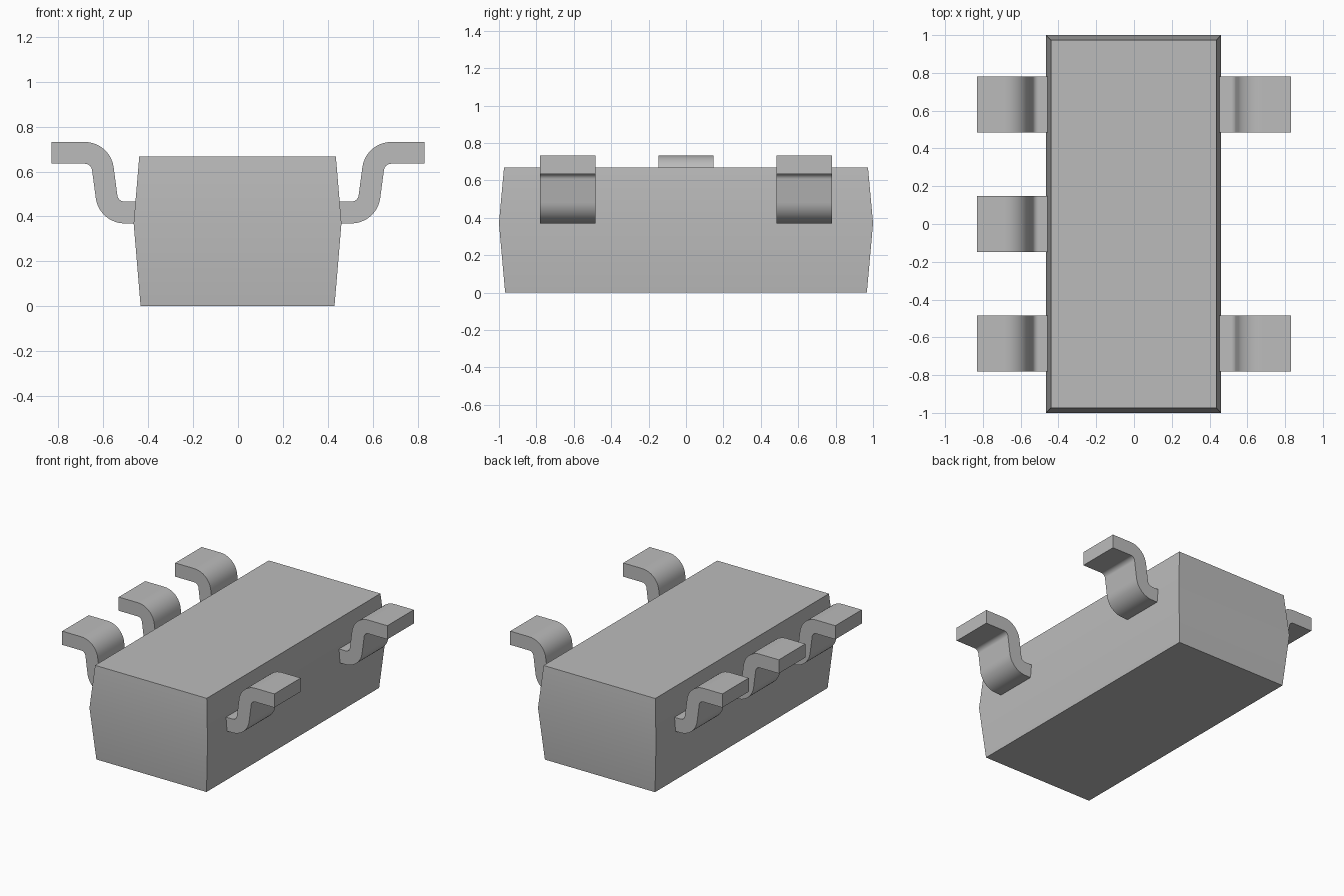
import bpy, bmesh, math
from mathutils import Vector

cube = bpy.data.objects.get("Cube")
if cube:
    bpy.data.objects.remove(cube, do_unlink=True)

# Plain grey for the whole package
grey = bpy.data.materials.new("plain grey")
grey.use_nodes = True
colour = (0.5, 0.5, 0.5, 1)
grey.diffuse_color = colour
grey.node_tree.nodes["Principled BSDF"].inputs["Base Color"].default_value = colour


def finish(name, bm):
    """Turn a bmesh into a smooth-shaded object with sharp corners."""
    bmesh.ops.recalc_face_normals(bm, faces=bm.faces[:])
    mesh = bpy.data.meshes.new(name)
    bm.to_mesh(mesh)
    bm.free()
    mesh.materials.append(grey)
    obj = bpy.data.objects.new(name, mesh)
    bpy.context.collection.objects.link(obj)
    bpy.ops.object.select_all(action='DESELECT')
    obj.select_set(True)
    bpy.context.view_layer.objects.active = obj
    bpy.ops.object.shade_smooth_by_angle(angle=math.radians(30))
    return obj


def build_body():
    """Block that is widest at the height of the lead exits."""
    bm = bmesh.new()
    rings = []
    for hx, hy, z in ((0.432, 0.967, 0), (0.463, 1, 0.37), (0.438, 0.973, 0.668)):
        rings.append([bm.verts.new((sx * hx - 0.002, sy * hy, z))
                      for sx, sy in ((-1, -1), (1, -1), (1, 1), (-1, 1))])
    bm.faces.new(rings[0])
    bm.faces.new(rings[-1])
    for low, high in zip(rings, rings[1:]):
        for i in range(4):
            j = (i + 1) % 4
            bm.faces.new((low[i], low[j], high[j], high[i]))
    return finish("body", bm)


# Lead outline: two opposite bends joined by a leaning straight leg
OUTER, INNER, STEPS = 0.13, 0.033, 10
LOW, HIGH = Vector((0.505, 0.499)), Vector((0.683, 0.602))


def arc(centre, radius, start, end):
    angles = [start + (end - start) * i / STEPS for i in range(STEPS + 1)]
    return [centre + radius * Vector((math.cos(a), math.sin(a))) for a in angles]


def lead_outline():
    gap = HIGH - LOW
    lean = math.atan2(gap.y, gap.x) + math.asin((OUTER + INNER) / gap.length) - math.pi / 2
    under = arc(LOW, OUTER, -math.pi / 2, lean)
    under += arc(HIGH, INNER, math.pi + lean, math.pi / 2)
    over = arc(LOW, INNER, -math.pi / 2, lean)
    over += arc(HIGH, OUTER, math.pi + lean, math.pi / 2)
    root, tip = 0.44, 0.832
    under = [Vector((root, under[0].y))] + under + [Vector((tip, under[-1].y))]
    over = [Vector((root, over[0].y))] + over + [Vector((tip, over[-1].y))]
    return under, over


def build_lead(name, side, y, half_width=0.148):
    """Sweep the bent strip across its width as a band of quads."""
    bm = bmesh.new()
    rows = []
    for a, b in zip(*lead_outline()):
        rows.append([bm.verts.new((side * p.x, y + s * half_width, p.y))
                     for p, s in ((a, -1), (a, 1), (b, 1), (b, -1))])
    bm.faces.new(rows[0])
    bm.faces.new(rows[-1])
    for r, q in zip(rows, rows[1:]):
        for i in range(4):
            j = (i + 1) % 4
            bm.faces.new((r[i], r[j], q[j], q[i]))
    return finish(name, bm)


build_body()
PITCH = 0.633
for place, y in (("front", -PITCH), ("middle", 0), ("back", PITCH)):
    build_lead("right_" + place + "_lead", -1, y)
    if place != "middle":
        build_lead("left_" + place + "_lead", 1, y)
